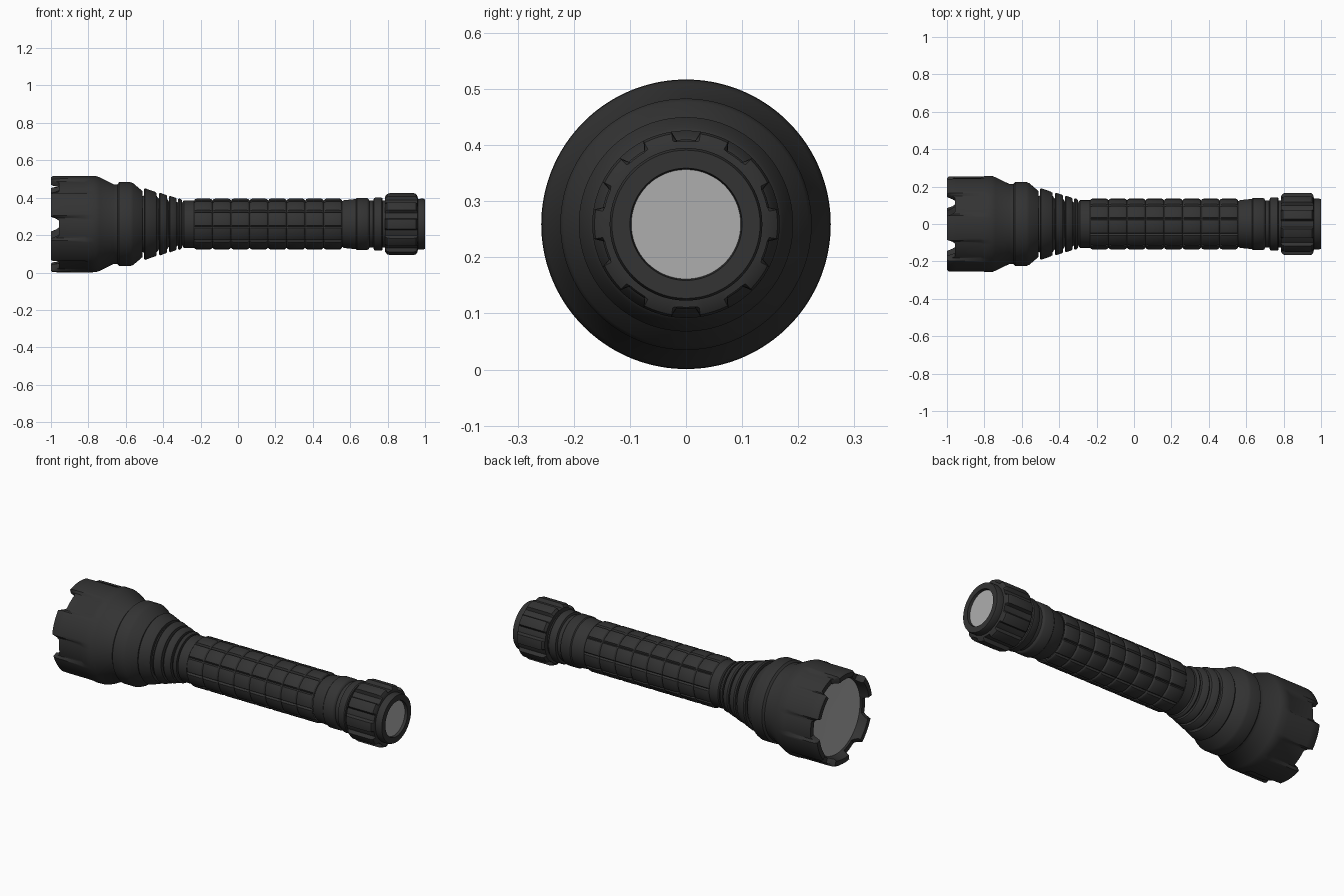
import bpy, bmesh, math

if "Cube" in bpy.data.objects:
    bpy.data.objects.remove(bpy.data.objects["Cube"])

CZ = 0.259  # height of the torch axis


def material(name, c):
    m = bpy.data.materials.new(name)
    m.diffuse_color = (c, c, c, 1)
    m.use_nodes = True
    m.node_tree.nodes["Principled BSDF"].inputs["Base Color"].default_value = m.diffuse_color
    return m


BLACK = material("matte black", 0.033)
GREY = material("lens grey", 0.42)


def lathe(name, pts, mat, seg=96, mod=None, angle=35):
    """Spin (x, radius) points about the x axis; mod can reshape by angle."""
    bm = bmesh.new()
    rings = []
    for x, r in pts:
        ring = []
        for j in range(seg):
            deg = 360 * j / seg
            px, pr = mod(x, r, deg) if mod else (x, r)
            a = math.radians(deg)
            ring.append(bm.verts.new((px, pr * math.cos(a), CZ + pr * math.sin(a))))
        rings.append(ring)
    for p, q in zip(rings, rings[1:]):
        for j in range(seg):
            k = (j + 1) % seg
            bm.faces.new((p[j], p[k], q[k], q[j]))
    bmesh.ops.remove_doubles(bm, verts=bm.verts, dist=1e-5)
    me = bpy.data.meshes.new(name)
    bm.to_mesh(me)
    bm.free()
    me.materials.append(mat)
    ob = bpy.data.objects.new(name, me)
    bpy.context.collection.objects.link(ob)
    bpy.ops.object.select_all(action='DESELECT')
    ob.select_set(True)
    bpy.context.view_layer.objects.active = ob
    bpy.ops.object.shade_smooth_by_angle(angle=math.radians(angle))
    return ob


def off_centre(deg, count, offset):
    """Angular distance to the nearest of `count` evenly spaced directions."""
    step = 360 / count
    return abs((deg - offset + step / 2) % step - step / 2)


# Head: six-toothed crown with shallow flutes behind each notch
def crown(x, r, deg):
    d = off_centre(deg, 6, 5)
    if d < 13.5:
        if x <= -0.81 and r > 0.24:
            r -= 0.011
        depth = 0.042 if d < 10.5 else 0.028
        x = max(x, -1 + depth)
    return x, r


lathe("head", [(-0.945, 0.205), (-0.95, 0.212), (-0.99, 0.218), (-1, 0.224),
               (-1, 0.25), (-0.99, 0.257), (-0.95, 0.258), (-0.82, 0.258),
               (-0.795, 0.258), (-0.76, 0.257), (-0.74, 0.25), (-0.665, 0.213),
               (-0.645, 0.213), (-0.635, 0.224), (-0.575, 0.224), (-0.56, 0.218),
               (-0.51, 0.176), (-0.51, 0.15)], BLACK, 144, crown)

# Front lens, slightly dished
lathe("front_lens", [(-0.93, 0), (-0.937, 0.1), (-0.95, 0.213)], GREY)

# Cooling fins stepping down to the neck
fins = [(-0.51, 0.15)]
for x0, x1, r0, r1 in [(-0.503, -0.437, 0.191, 0.172), (-0.423, -0.38, 0.167, 0.156),
                       (-0.37, -0.33, 0.151, 0.141), (-0.32, -0.3, 0.138, 0.133)]:
    fins += [(x0, r1 - 0.02), (x0, r0 - 0.005), (x0 + 0.007, r0),
             (x1 - 0.005, r1), (x1, r1 - 0.005), (x1, r1 - 0.02)]
fins += [(-0.29, 0.127), (-0.235, 0.127)]
lathe("cooling_fins", fins, BLACK)


# Grip: eight rows of ten raised pads
def pads(x, r, deg):
    return x, (min(r, 0.126) if off_centre(deg, 10, 6) < 1 else r)


grip = []
for i in range(8):
    x0, x1 = -0.235 + i * 0.099, -0.235 + (i + 1) * 0.099
    grip += [(x0, 0.126), (x0 + 0.006, 0.133), (x0 + 0.014, 0.136),
             (x1 - 0.014, 0.136), (x1 - 0.006, 0.133), (x1, 0.126)]
lathe("grip", grip, BLACK, 120, pads, 25)

# Collar rings between grip and tail cap
lathe("rear_collar", [(0.557, 0.122), (0.568, 0.128), (0.63, 0.134), (0.635, 0.139),
                      (0.69, 0.139), (0.698, 0.134), (0.702, 0.126), (0.723, 0.126),
                      (0.727, 0.138), (0.733, 0.142), (0.767, 0.142), (0.772, 0.138),
                      (0.773, 0.126), (0.79, 0.126)], BLACK)


# Tail cap with ten grip ribs
def ribs(x, r, deg):
    return x, (r if off_centre(deg, 10, 0) < 10.5 else min(r, 0.148))


lathe("tail_cap", [(0.787, 0.12), (0.787, 0.15), (0.797, 0.163), (0.81, 0.167),
                   (0.94, 0.167), (0.952, 0.163), (0.96, 0.15), (0.962, 0.135),
                   (0.99, 0.136), (1.0, 0.132), (1.0, 0.1), (0.982, 0.097)],
      BLACK, 120, ribs)

# Tail disc
lathe("tail_disc", [(0.985, 0.099), (0.985, 0)], GREY)
